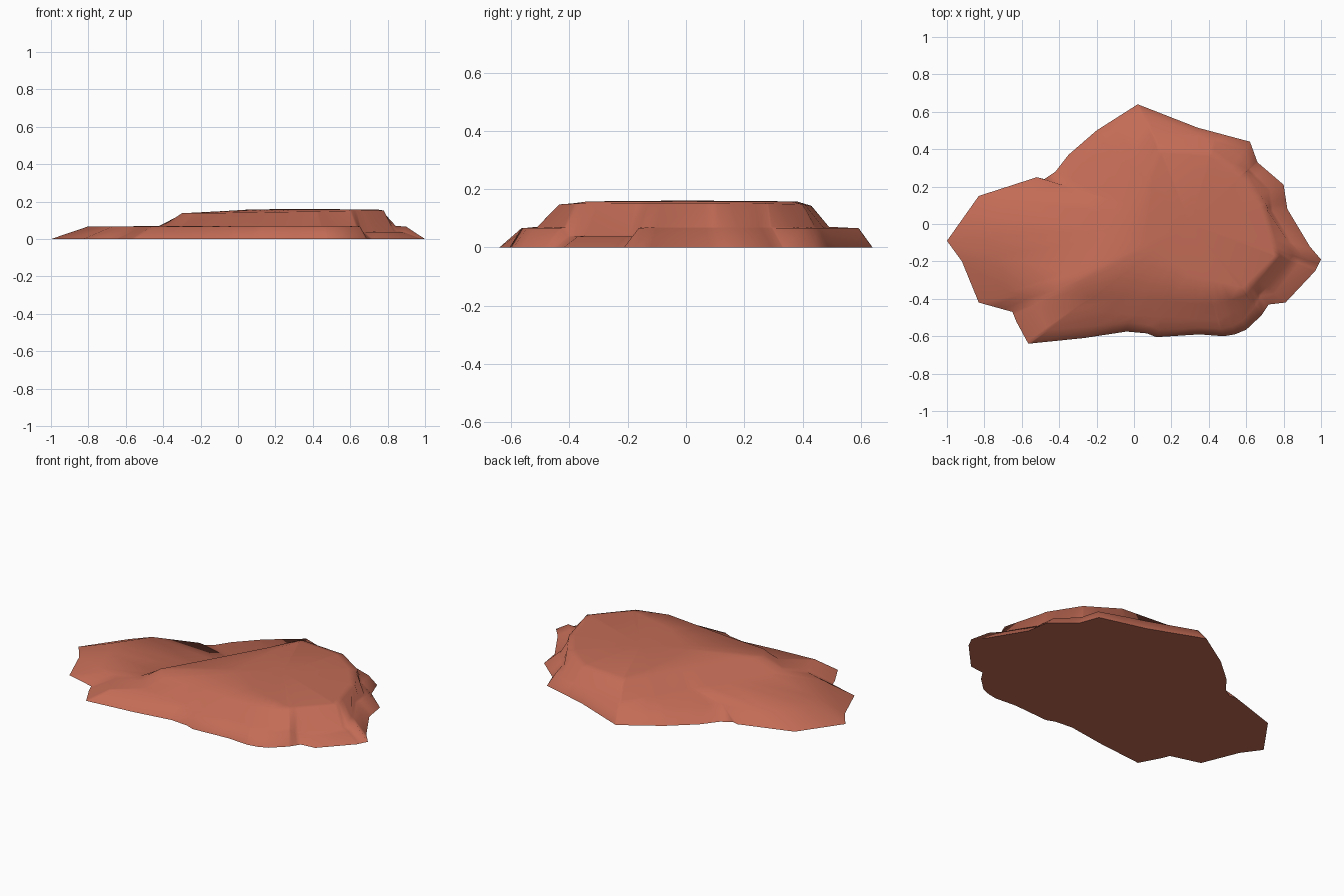
import bpy, bmesh, math

if "Cube" in bpy.data.objects:
    bpy.data.objects.remove(bpy.data.objects["Cube"])

CX, CY = 0.3, 0.0   # hub the contour rings radiate from

# plan outlines, counter-clockwise
BASE = [(-1, -.09), (-.92, -.2), (-.83, -.42), (-.65, -.47), (-.63, -.52), (-.565, -.64),
        (-.27, -.61), (-.04, -.575), (.07, -.585), (.12, -.605), (.35, -.59), (.48, -.6),
        (.54, -.59), (.6, -.565), (.68, -.49), (.72, -.43), (.81, -.42), (.97, -.25),
        (1, -.19), (.94, -.12), (.82, .08), (.8, .21), (.66, .33), (.62, .44), (.34, .515),
        (.02, .64), (-.2, .5), (-.35, .37), (-.42, .28), (-.48, .24), (-.52, .25), (-.83, .15)]
FOOT = [(-.42, -.33), (-.3, -.45), (0, -.49), (.45, -.51), (.66, -.4), (.85, -.17),
        (.76, .1), (.67, .27), (.45, .46), (.1, .49), (-.02, .33)]
RIM = [(-.3, -.31), (-.24, -.39), (0, -.4), (.42, -.435), (.6, -.38), (.78, -.17),
       (.71, .1), (.6, .28), (.42, .4), (.12, .43), (.03, .25)]
TOP = [(.06, -.1), (.3, -.27), (.58, -.34), (.75, -.17), (.67, .1), (.56, .25),
       (.4, .36), (.15, .38), (.1, .25)]


def radius(poly, a):
    """Distance from the hub to the outline along angle a."""
    dx, dy = math.cos(a), math.sin(a)
    best = 0
    for (x1, y1), (x2, y2) in zip(poly, poly[1:] + poly[:1]):
        x1, x2, y1, y2 = x1 - CX, x2 - CX, y1 - CY, y2 - CY
        ex, ey = x2 - x1, y2 - y1
        den = dx * ey - dy * ex
        if abs(den) < 1e-9:
            continue
        t = (x1 * ey - y1 * ex) / den
        s = (x1 * dy - y1 * dx) / den
        if t > 0 and -1e-6 <= s <= 1 + 1e-6:
            best = max(best, t)
    return best


angles = []
for a in sorted(math.atan2(y - CY, x - CX) for p in (BASE, FOOT, RIM, TOP) for x, y in p):
    if not angles or a - angles[-1] > 1e-3:
        angles.append(a)


def terrace_z(a):
    # the shelf drops at the front right corner
    return .037 if -50 < math.degrees(a) < -16 else .066


def ledge(a):
    return radius(BASE, a) * (.94 - .09 * math.cos(a) ** 2)


def rim_z(a, r):
    return .138 + .014 * min(1, max(0, (CX + r * math.cos(a) + .2) / .9))


bm = bmesh.new()
rings = [[] for _ in range(5)]
for a in angles:
    rl = ledge(a)
    rf = min(radius(FOOT, a), rl * .97)
    rr = min(radius(RIM, a), rf * .97)
    rt = min(radius(TOP, a), rr * .97)
    levels = [(radius(BASE, a), 0), (rl, terrace_z(a)), (rf, terrace_z(a) + .005),
              (rr, rim_z(a, rr)), (rt, .158)]
    for ring, (r, z) in zip(rings, levels):
        ring.append(bm.verts.new((CX + r * math.cos(a), CY + r * math.sin(a), z)))

# stepped flanks
n = len(angles)
for lo, hi in zip(rings, rings[1:]):
    for i in range(n):
        j = (i + 1) % n
        bm.faces.new((lo[i], lo[j], hi[j], hi[i]))
# summit
hub = bm.verts.new((CX, CY, .161))
for i in range(n):
    bm.faces.new((rings[-1][i], rings[-1][(i + 1) % n], hub))
for f in bm.faces:
    f.smooth = True
# flat underside with a hard edge
under = bm.faces.new(list(reversed(rings[0])))
for e in under.edges:
    e.smooth = False

mesh = bpy.data.meshes.new("rock_plateau")
bm.to_mesh(mesh)
bm.free()
rock = bpy.data.objects.new("rock_plateau", mesh)
bpy.context.collection.objects.link(rock)

mat = bpy.data.materials.new("red clay stone")
mat.diffuse_color = (.55, .15, .093, 1)
mat.use_nodes = True
mat.node_tree.nodes["Principled BSDF"].inputs["Base Color"].default_value = mat.diffuse_color
mesh.materials.append(mat)
